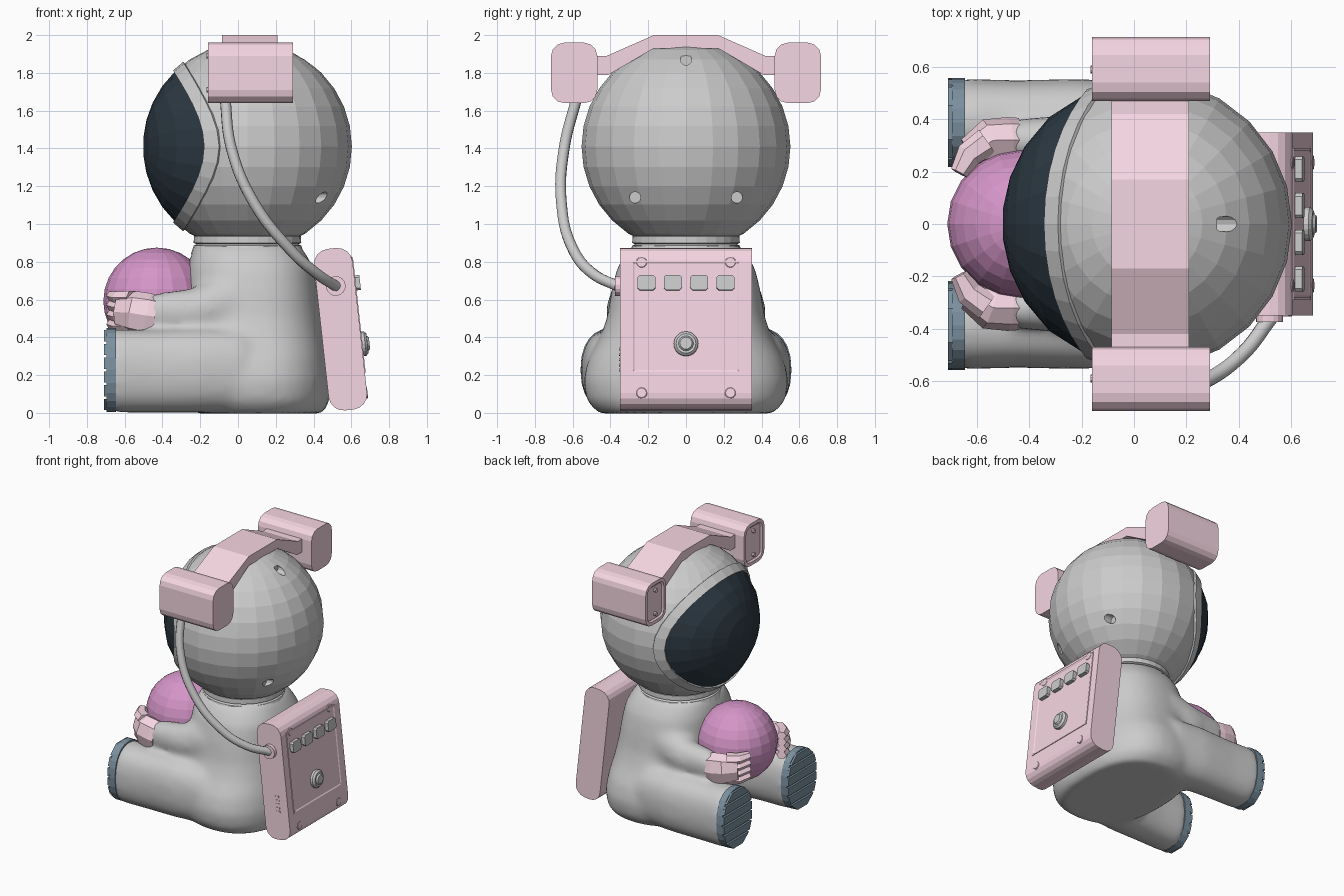
import bpy, bmesh, math
from mathutils import Vector, Matrix

if "Cube" in bpy.data.objects:
    bpy.data.objects.remove(bpy.data.objects["Cube"])

V = Vector
TAU = math.tau
HC = V((0.05, 0, 1.41))   # helmet centre
HR = 0.553                # helmet radius


def mat(name, rgb):
    m = bpy.data.materials.new(name)
    m.diffuse_color = (*rgb, 1)
    m.use_nodes = True
    m.node_tree.nodes["Principled BSDF"].inputs["Base Color"].default_value = m.diffuse_color
    return m


PINK = mat("pink", (0.92, 0.67, 0.76))
BALL = mat("orchid", (0.66, 0.30, 0.58))
DARK = mat("visor_dark", (0.025, 0.04, 0.055))
SOLE = mat("sole_blue", (0.2, 0.28, 0.35))


def finish(bm, name, material=None, m=Matrix(), smooth=False):
    bmesh.ops.recalc_face_normals(bm, faces=bm.faces)
    bm.transform(m)
    for f in bm.faces:
        f.smooth = smooth
    me = bpy.data.meshes.new(name)
    bm.to_mesh(me)
    bm.free()
    if material:
        me.materials.append(material)
    ob = bpy.data.objects.new(name, me)
    bpy.context.collection.objects.link(ob)
    return ob


def loft(bm, rings, caps=True, loop=False):
    vs = [[bm.verts.new(p) for p in r] for r in rings]
    n = len(vs[0])
    pairs = list(zip(vs, vs[1:])) + ([(vs[-1], vs[0])] if loop else [])
    for a, b in pairs:
        for i in range(n):
            j = (i + 1) % n
            bm.faces.new((a[i], a[j], b[j], b[i]))
    if caps and not loop:
        bm.faces.new(vs[0])
        bm.faces.new(vs[-1])


def oval(c, u, v, n=24, e=2.0):
    """Superellipse ring around c spanned by vectors u and v."""
    c, u, v, out = V(c), V(u), V(v), []
    for i in range(n):
        cs, sn = math.cos(TAU * i / n), math.sin(TAU * i / n)
        out.append(c + u * math.copysign(abs(cs) ** (2 / e), cs)
                   + v * math.copysign(abs(sn) ** (2 / e), sn))
    return out


def tube(bm, path, radii, n=8):
    pts, rings = [V(p) for p in path], []
    for i, p in enumerate(pts):
        t = (pts[min(i + 1, len(pts) - 1)] - pts[max(i - 1, 0)]).normalized()
        a = t.cross(V((0, 0, 1))).normalized()
        rings.append(oval(p, a * radii[i][0], a.cross(t) * radii[i][1], n))
    loft(bm, rings)


def box(name, c, size, material, bevel=0, axis=0, segs=2, m=Matrix(), inset=None):
    """Box with the edges along one axis rounded; inset = (normal, margin, depth)."""
    bm = bmesh.new()
    bmesh.ops.create_cube(bm, size=1)
    bm.transform(Matrix.Translation(V(c)) @ Matrix.Diagonal((*size, 1)))
    if bevel:
        es = [e for e in bm.edges
              if abs((e.verts[0].co - e.verts[1].co).normalized()[axis]) > 0.9]
        bmesh.ops.bevel(bm, geom=es, offset=bevel, segments=segs, profile=0.5, affect='EDGES')
    if inset:
        bm.normal_update()
        f = max(bm.faces, key=lambda q: q.normal.dot(V(inset[0])) * 10 + q.calc_area())
        bmesh.ops.inset_region(bm, faces=[f], thickness=inset[1])
        bmesh.ops.inset_region(bm, faces=[f], thickness=0.012, depth=inset[2])
    return finish(bm, name, material, m)


def cyl(name, c, r, half, axis, material, n=16, m=Matrix(), taper=1.0):
    d = V((0, 0, 0))
    d[axis] = half
    u = V((0, 1, 0)) if axis == 0 else V((1, 0, 0))
    v = u.cross(d).normalized()
    bm = bmesh.new()
    loft(bm, [oval(V(c) - d, u * r, v * r, n), oval(V(c) + d * 0.5, u * r, v * r, n),
              oval(V(c) + d, u * r * taper, v * r * taper, n)])
    return finish(bm, name, material, m)


def faceted_ball(name, c, r, material=None, segs=24, rings=16):
    bm = bmesh.new()
    bmesh.ops.create_uvsphere(bm, u_segments=segs, v_segments=rings, radius=r)
    return finish(bm, name, material, Matrix.Translation(V(c)))


# helmet, cut open for the visor and three small vent holes
helmet = faceted_ball("helmet", HC, HR)
bm = bmesh.new()
X = lambda x: V((x, HC.y, HC.z))
loft(bm, [oval(X(x), (0, 0.52, 0), (0, 0, 0.42), 32) for x in (-0.8, -0.06)])
for y, z in ((0, 0.46), (0.27, -0.27), (-0.27, -0.27)):
    x0 = HC.x + math.sqrt(HR ** 2 - y * y - z * z)
    loft(bm, [oval(X(x) + V((0, y, z)), (0, 0.03, 0), (0, 0, 0.03), 12) for x in (x0 - 0.04, x0 + 0.2)])
cutter = finish(bm, "helmet_cutter")
cutter.hide_render = True
cutter.display_type = 'WIRE'
mod = helmet.modifiers.new("cut", 'BOOLEAN')
mod.object, mod.operation, mod.solver = cutter, 'DIFFERENCE', 'EXACT'


def face_ring(a, b, k=1.0, n=32):
    """Oval in front view, projected on the helmet sphere and scaled by k."""
    out = []
    for p in oval((0, 0, 0), (0, a, 0), (0, 0, b), n):
        p.x = -math.sqrt(max(HR ** 2 - p.y ** 2 - p.z ** 2, 0))
        out.append(HC + p * k)
    return out


# visor and its raised rim
bm = bmesh.new()
loft(bm, [face_ring(0.51 * t, 0.4 * t, n=24) for t in (0.12, 0.35, 0.58, 0.8, 1)])
finish(bm, "visor", DARK)
bm = bmesh.new()
loft(bm, [face_ring(0.505, 0.395, 0.965), face_ring(0.505, 0.395, 1.018),
          face_ring(0.533, 0.44, 1.018), face_ring(0.536, 0.445, 0.965)], loop=True)
finish(bm, "visor_rim")

# headband and earphone boxes
arch = [(0.48, 1.89), (0.42, 1.89), (0.17, 2.0)]
under = [(0.17, 1.93), (0.41, 1.79), (0.48, 1.79)]
prof = arch + [(-y, z) for y, z in arch[::-1]] + [(-y, z) for y, z in under[::-1]] + under
bm = bmesh.new()
loft(bm, [[V((x, y, z)) for y, z in prof] for x in (-0.085, 0.21)])
finish(bm, "headband", PINK)
for s in (1, -1):
    box("earphone", (0.065, s * 0.592, 1.80), (0.45, 0.245, 0.32), PINK, 0.07, 0, 3,
        inset=((-1, 0, 0), 0.025, -0.01))
    for z in (1.71, 1.89):
        cyl("earphone_stud", (-0.155, s * 0.59, z), 0.015, 0.012, 0, PINK, 10)

# suit: torso, legs and arms fused into one soft body
bm = bmesh.new()
torso = [(-0.004, 0.11, 0.34, 0.46), (0.06, 0.105, 0.38, 0.525), (0.17, 0.1, 0.39, 0.545), (0.28, 0.09, 0.385, 0.52),
         (0.4, 0.08, 0.375, 0.455), (0.5, 0.075, 0.365, 0.42), (0.65, 0.07, 0.35, 0.395), (0.77, 0.065, 0.335, 0.365),
         (0.85, 0.055, 0.3, 0.315), (0.9, 0.05, 0.27, 0.265)]
loft(bm, [oval((cx, 0, z), (rx, 0, 0), (0, ry, 0), 32, 2.4) for z, cx, rx, ry in torso])
leg = [(-0.68, 0.388, 0.168, 0.222), (-0.45, 0.383, 0.166, 0.22), (-0.2, 0.375, 0.18, 0.225),
       (0.02, 0.34, 0.195, 0.225), (0.2, 0.27, 0.19, 0.19)]
for s in (1, -1):
    loft(bm, [oval((x, s * y, rz), (0, ry, 0), (0, 0, rz), 28, 2.4) for x, y, ry, rz in leg])
    tube(bm, [(0.1, s * 0.22, 0.63), (-0.06, s * 0.285, 0.57), (-0.22, s * 0.315, 0.535), (-0.47, s * 0.32, 0.525)],
         [(0.14, 0.17), (0.13, 0.16), (0.11, 0.13), (0.08, 0.105)], 16)
suit = finish(bm, "suit", smooth=True)
mod = suit.modifiers.new("fuse", 'REMESH')
mod.mode, mod.voxel_size, mod.use_smooth_shade = 'VOXEL', 0.022, True
mod = suit.modifiers.new("soften", 'SMOOTH')
mod.factor, mod.iterations = 0.5, 16

# neck collar
bm = bmesh.new()
collar = [(0.84, 0.3), (0.885, 0.285), (0.893, 0.27), (0.9, 0.285), (0.935, 0.283), (0.95, 0.25)]
loft(bm, [oval((0.05, 0, z), (r, 0, 0), (0, r, 0), 32) for z, r in collar])
finish(bm, "neck_collar")

# boot soles with tread bars
for s in (1, -1):
    c = V((0, s * 0.388, 0.228))
    bm = bmesh.new()
    loft(bm, [oval(c + V((x, 0, 0)), (0, 0.17, 0), (0, 0, 0.222), 24, 2.3) for x in (-0.695, -0.645)])
    half = lambda z: 0.17 * max(1 - abs(z / 0.222) ** 2.3, 0) ** (1 / 2.3)
    for i in range(6):
        z0 = -0.214 + i * 0.073
        z1 = z0 + 0.06
        quad = [(-half(z0), z0), (half(z0), z0), (half(z1), z1), (-half(z1), z1)]
        loft(bm, [[c + V((x, y, z)) for y, z in quad] for x in (-0.69, -0.71)])
    finish(bm, "boot_sole", SOLE)

# ball held in gloves
faceted_ball("ball", (-0.43, 0, 0.592), 0.283, BALL, 20, 14)
for s in (1, -1):
    bm = bmesh.new()
    tube(bm, [(-0.44, s * 0.32, 0.51), (-0.48, s * 0.32, 0.515), (-0.55, s * 0.315, 0.53), (-0.63, s * 0.27, 0.535)],
         [(0.085, 0.112), (0.088, 0.12), (0.088, 0.115), (0.06, 0.09)])
    for k in range(4):
        z = 0.46 + k * 0.05
        tube(bm, [(-0.56, s * 0.315, z), (-0.63, s * 0.265, z), (-0.668, s * 0.195, z + 0.01)],
             [(0.055, 0.04), (0.05, 0.038), (0.034, 0.028)], 6)
    finish(bm, "glove", PINK)

# backpack, tilted with the back
P = Matrix.Translation((0.543, 0, 0.443)) @ Matrix.Rotation(-0.11, 4, 'Y')
box("backpack", (0, 0, 0), (0.205, 0.7, 0.86), PINK, 0.08, 1, 4, P)
box("pack_panel", (0.1, 0, 0.055), (0.014, 0.58, 0.6), PINK, m=P, inset=((1, 0, 0), 0.012, -0.005))
for y in (-0.21, -0.07, 0.07, 0.21):
    box("pack_button", (0.105, y, 0.235), (0.05, 0.095, 0.08), None, 0.012, 0, 1, P)
cyl("pack_knob_base", (0.108, 0, -0.09), 0.065, 0.025, 0, None, 20, P, 0.8)
cyl("pack_knob", (0.124, 0, -0.09), 0.04, 0.02, 0, None, 16, P, 0.8)
for y in (-0.235, 0.235):
    for z in (-0.35, 0.345):
        cyl("pack_screw", (0.097, y, z), 0.03, 0.008, 0, PINK, 12, P, 0.85)
for i in range(5):
    box("pack_vent", (0.02, -0.35, -0.22 + i * 0.028), (0.03, 0.008, 0.012), PINK, m=P)
cyl("hose_socket", (0, -0.355, 0.23), 0.052, 0.02, 1, PINK, 16, P)

# air hose from earphone to pack
path = [(-0.07, -0.575, 1.68), (-0.035, -0.645, 1.4), (0.08, -0.66, 1.12), (0.28, -0.595, 0.86),
        (0.42, -0.49, 0.735), (0.52, -0.36, 0.67)]
cu = bpy.data.curves.new("air_hose", 'CURVE')
cu.dimensions, cu.bevel_depth, cu.bevel_resolution, cu.use_fill_caps = '3D', 0.029, 3, True
sp = cu.splines.new('BEZIER')
sp.bezier_points.add(len(path) - 1)
for bp, p in zip(sp.bezier_points, path):
    bp.co = p
    bp.handle_left_type = bp.handle_right_type = 'AUTO'
bpy.context.collection.objects.link(bpy.data.objects.new("air_hose", cu))
